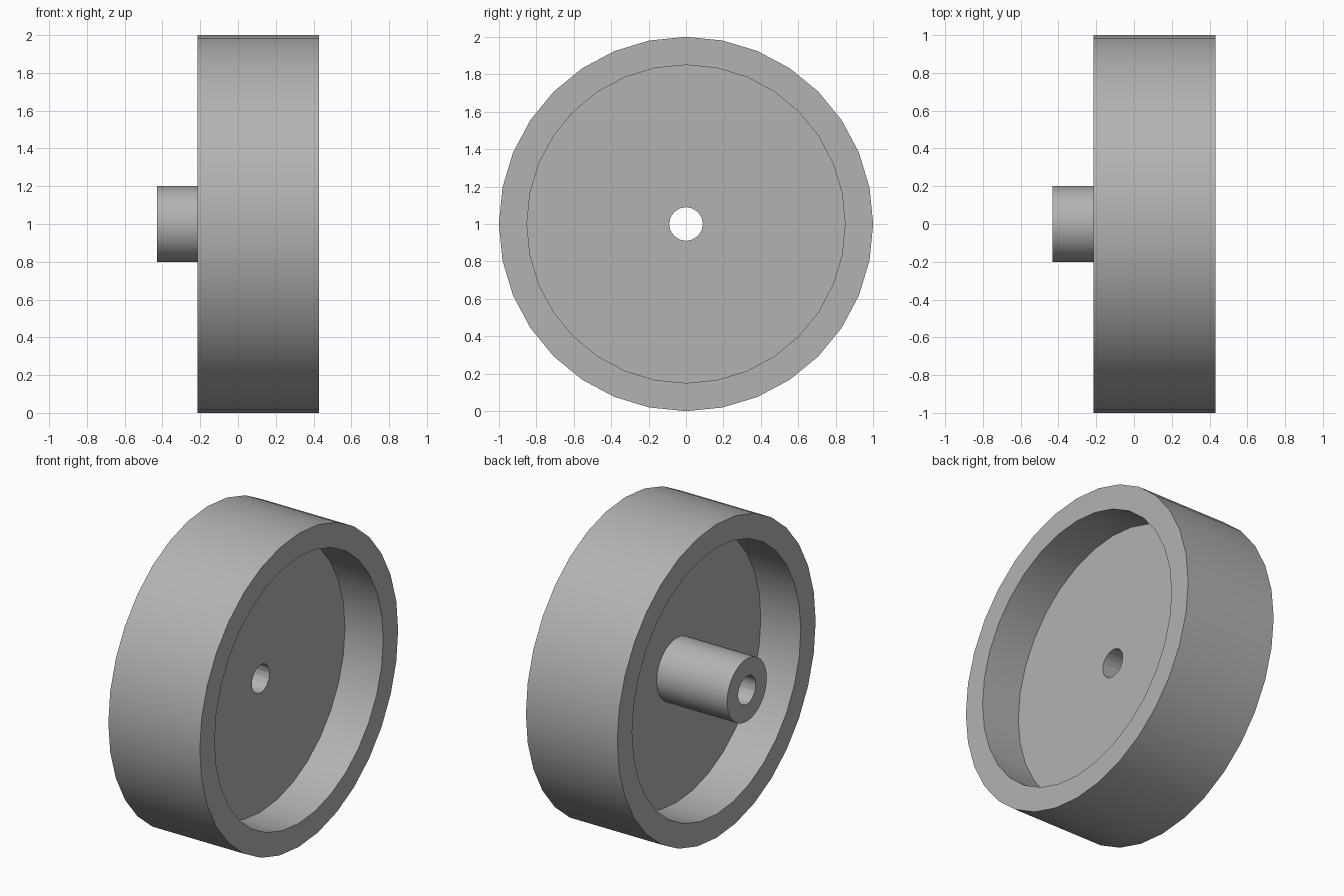
import bpy, bmesh, math
from mathutils import Matrix

cube = bpy.data.objects.get("Cube")
if cube:
    bpy.data.objects.remove(cube, do_unlink=True)

SEGMENTS = 32
BORE_SIDES = 16
AXLE = Matrix.Translation((0, 0, 1))

grey = bpy.data.materials.new("plain_grey")
grey.use_nodes = True
colour = (0.45, 0.45, 0.45, 1)
grey.diffuse_color = colour
grey.node_tree.nodes["Principled BSDF"].inputs["Base Color"].default_value = colour


def finish(name, bm):
    bmesh.ops.recalc_face_normals(bm, faces=bm.faces)
    mesh = bpy.data.meshes.new(name)
    bm.to_mesh(mesh)
    bm.free()
    mesh.materials.append(grey)
    obj = bpy.data.objects.new(name, mesh)
    bpy.context.collection.objects.link(obj)
    obj.matrix_world = AXLE
    return obj


def lathe(name, profile, sides):
    """Revolve (x, radius) points about the x axis."""
    bm = bmesh.new()
    verts = [bm.verts.new((x, 0, r)) for x, r in profile]
    edges = [bm.edges.new(pair) for pair in zip(verts, verts[1:])]
    bmesh.ops.spin(bm, geom=verts + edges, cent=(0, 0, 0), axis=(1, 0, 0),
                   angle=math.tau, steps=sides, use_merge=True)
    bmesh.ops.remove_doubles(bm, verts=bm.verts, dist=1e-5)
    return finish(name, bm)


# Wheel body: hub, recessed disc and rim in one section
hub_end, rim_back, rim_front = -0.43, -0.215, 0.43
disc_back, disc_front = 0.067, 0.16
wheel = lathe("wheel", [
    (hub_end, 0), (hub_end, 0.2), (disc_back, 0.2),
    (disc_back, 0.85), (rim_back, 0.85), (rim_back, 1),
    (rim_front, 1), (rim_front, 0.85), (disc_front, 0.85), (disc_front, 0),
], SEGMENTS)

# Axle bore, cut right through
bore = lathe("bore_cutter", [(-1, 0), (-1, 0.09), (1, 0.09), (1, 0)], BORE_SIDES)
bore.hide_render = True
bore.hide_viewport = True
cut = wheel.modifiers.new("axle_bore", "BOOLEAN")
cut.operation = "DIFFERENCE"
cut.solver = "EXACT"
cut.object = bore

# Apply the cut, then smooth the round walls and keep the rims sharp
bpy.ops.object.select_all(action="DESELECT")
wheel.select_set(True)
bpy.context.view_layer.objects.active = wheel
bpy.ops.object.modifier_apply(modifier=cut.name)
bpy.data.objects.remove(bore, do_unlink=True)
bpy.ops.object.shade_smooth_by_angle(angle=math.radians(30))
